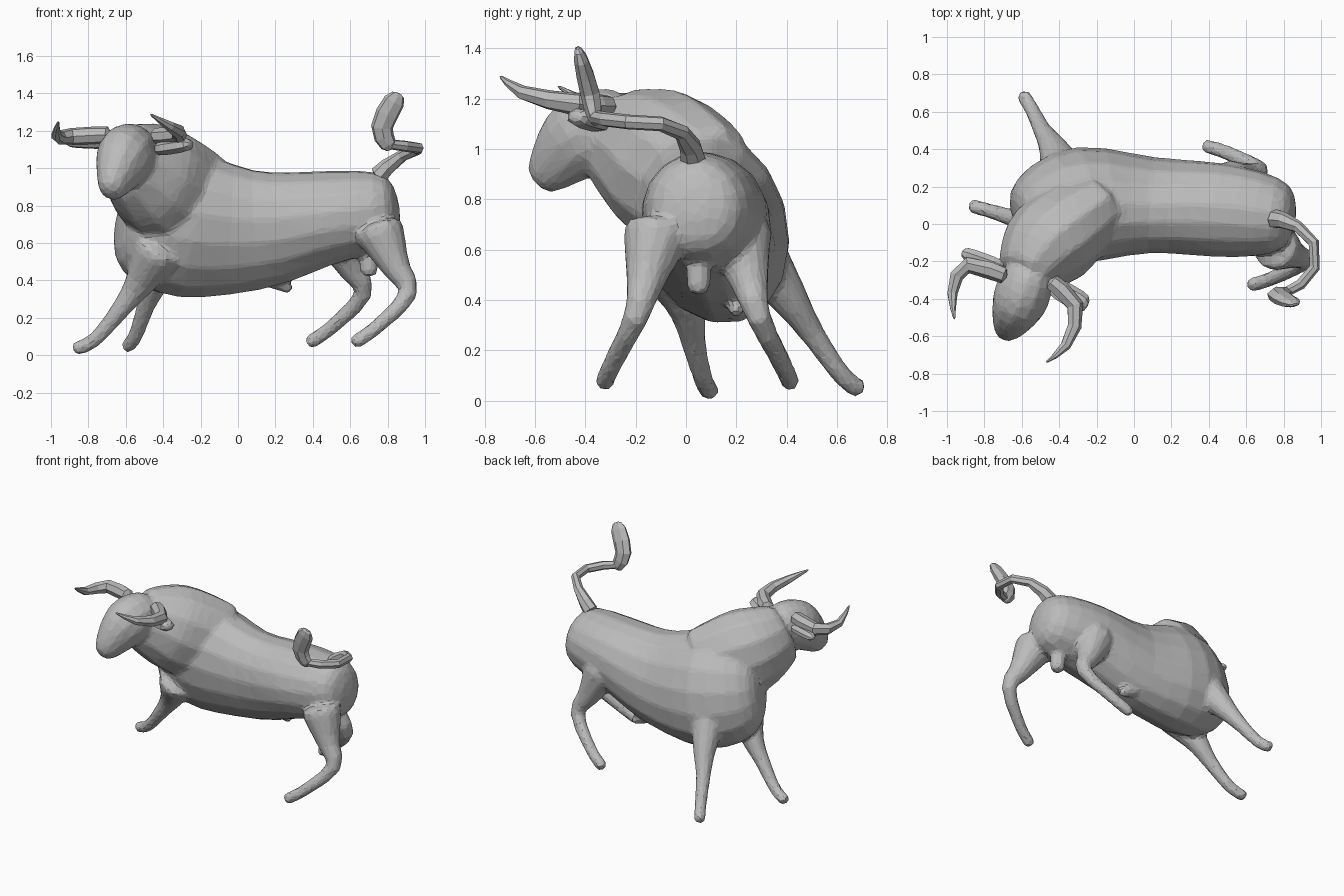
import bpy, bmesh, math
from mathutils import Vector

cube = bpy.data.objects.get("Cube")
if cube:
    bpy.data.objects.remove(cube, do_unlink=True)

grey = bpy.data.materials.new("stone_grey")
grey.use_nodes = True
grey.diffuse_color = (.5, .5, .5, 1)
grey.node_tree.nodes["Principled BSDF"].inputs["Base Color"].default_value = grey.diffuse_color

UPRIGHT = Vector((0, 0, 1))
SIDEWAYS = Vector((0, 1, 0))
LENGTHWAYS = Vector((1, 0, 0))
LEANING = Vector((0, -.3, 1))


def spline(rows, t):
    """Smooth blend of the rows' positions and radii at t between 0 and 1."""
    last = len(rows) - 1
    index = min(int(t * last), last - 1)
    f = t * last - index
    before, start, end, after = (rows[min(max(index + step, 0), last)] for step in (-1, 0, 1, 2))
    blended = []
    for a, b, c, d in zip(before, start, end, after):
        slope_in, slope_out = (c - a) / 2, (d - b) / 2
        bend = 3 * (c - b) - 2 * slope_in - slope_out
        twist = 2 * (b - c) + slope_in + slope_out
        blended.append(b + f * (slope_in + f * (bend + f * twist)))
    return blended


def loft(bm, rows, up=UPRIGHT, roundness=20, sides=12, steps=16):
    """Closed tube along a spline, with domed ends; low roundness gives a spindle."""
    times = [(1 - math.cos(math.pi * step / steps)) / 2 for step in range(steps + 1)]
    samples = [spline(rows, t) for t in times]
    centres = [Vector(sample[:3]) for sample in samples]
    rings, faces = [], []
    for i, (t, sample) in enumerate(zip(times, samples)):
        along = centres[min(i + 1, steps)] - centres[max(i - 1, 0)]
        side = up.cross(along).normalized()
        top = along.cross(side).normalized()
        dome = max(math.sqrt(1 - abs(2 * t - 1) ** roundness), .2)
        side *= dome * sample[3]
        top *= dome * sample[-1]
        angles = [math.tau * k / sides for k in range(sides)]
        rings.append([bm.verts.new(centres[i] + side * math.cos(a) + top * math.sin(a)) for a in angles])
    for ring in (rings[0], rings[-1]):
        faces.append(bm.faces.new(ring))
    for near, far in zip(rings, rings[1:]):
        for k in range(sides):
            faces.append(bm.faces.new((near[k - 1], near[k], far[k], far[k - 1])))
    bmesh.ops.recalc_face_normals(bm, faces=faces)


def with_radii(points, radii):
    return [(*point, radius) for point, radius in zip(points, radii)]


def finish(name, bm):
    mesh = bpy.data.meshes.new(name)
    bm.to_mesh(mesh)
    bm.free()
    mesh.materials.append(grey)
    part = bpy.data.objects.new(name, mesh)
    bpy.context.scene.collection.objects.link(part)
    return part


def single_part(name, rows, up=UPRIGHT, roundness=20):
    bm = bmesh.new()
    loft(bm, rows, up, roundness, sides=7, steps=8)
    finish(name, bm)


body = bmesh.new()

# Leaning barrel, from rump to chest
barrel = [(.86, .03, .78, .2, .22), (.5, .07, .74, .25, .25), (.1, .1, .67, .25, .33),
          (-.3, .1, .7, .3, .4), (-.62, 0, .76, .2, .3)]
loft(body, barrel, LEANING, roundness=10, sides=16, steps=20)

# Neck and hump, then the head turned to the side
neck = [(-.2, .1, .8, .2, .3), (-.45, -.1, .95, .25, .3), (-.6, -.3, 1.05, .15, .2)]
head = [(-.54, -.22, 1.12, .12, .12), (-.61, -.41, 1.05, .15, .17), (-.69, -.59, .86, .06, .07)]
loft(body, neck)
loft(body, head, roundness=10)

# Legs: each path runs from the trunk through the joints to the toe
LEG_RADII = (.15, .08, .05, .04, .04)
front_left = [(-.35, .2, .7), (-.43, .4, .42), (-.49, .5, .27), (-.55, .62, .1), (-.6, .7, .04)]
front_right = [(-.4, -.1, .6), (-.53, 0, .38), (-.64, .03, .23), (-.77, .07, .08), (-.88, .1, .03)]
hind_left = [(.5, .2, .7), (.6, .25, .48), (.67, .29, .33), (.5, .38, .15), (.37, .42, .06)]
hind_right = [(x + .24, .09 - y, z) for x, y, z in hind_left]
for leg, up in ((front_left, LENGTHWAYS), (front_right, SIDEWAYS),
                (hind_left, SIDEWAYS), (hind_right, SIDEWAYS)):
    loft(body, with_radii(leg, LEG_RADII), up)

# Underside details
loft(body, [(.7, .05, .6, .05), (.7, .05, .42, .05)], SIDEWAYS, roundness=4)
loft(body, [(.15, .2, .42, .05), (.29, .2, .35, .03)], roundness=4)

# Fuse the masses and break them into flat facets
bull = finish("bull_body", body)
fuse = bull.modifiers.new("fuse", 'REMESH')
fuse.mode = 'VOXEL'
fuse.voxel_size = .016
soften = bull.modifiers.new("soften", 'SMOOTH')
soften.iterations = 5
facets = bull.modifiers.new("facets", 'DECIMATE')
facets.ratio = .1

# Horns
HORN_RADII = (.05, .045, .03, .006)
left_horn = [(-.45, -.3, 1.17), (-.31, -.45, 1.18), (-.36, -.64, 1.22), (-.47, -.74, 1.29)]
right_horn = [(-.68, -.28, 1.18), (-.9, -.22, 1.17), (-.97, -.36, 1.17), (-.96, -.51, 1.25)]
single_part("left_horn", with_radii(left_horn, HORN_RADII))
single_part("right_horn", with_radii(right_horn, HORN_RADII))

# Ears
single_part("left_ear", [(-.44, -.33, 1.1, .06, .04), (-.25, -.44, 1.13, .06, .04)], roundness=4)
single_part("right_ear", [(-.7, -.23, 1.13, .04, .03), (-.92, -.15, 1.14, .04, .03)], roundness=4)

# Tail and its tuft
tail = [(.74, .03, .95), (.85, 0, 1.05), (.96, -.1, 1.1), (.95, -.27, 1.11), (.8, -.37, 1.13)]
tuft = [(.82, -.36, 1.1, .03, .05), (.77, -.38, 1.22, .04, .06), (.86, -.43, 1.4, .03, .07)]
single_part("tail", with_radii(tail, (.06, .035, .03, .03, .03)))
single_part("tail_tuft", tuft, LENGTHWAYS, roundness=4)
